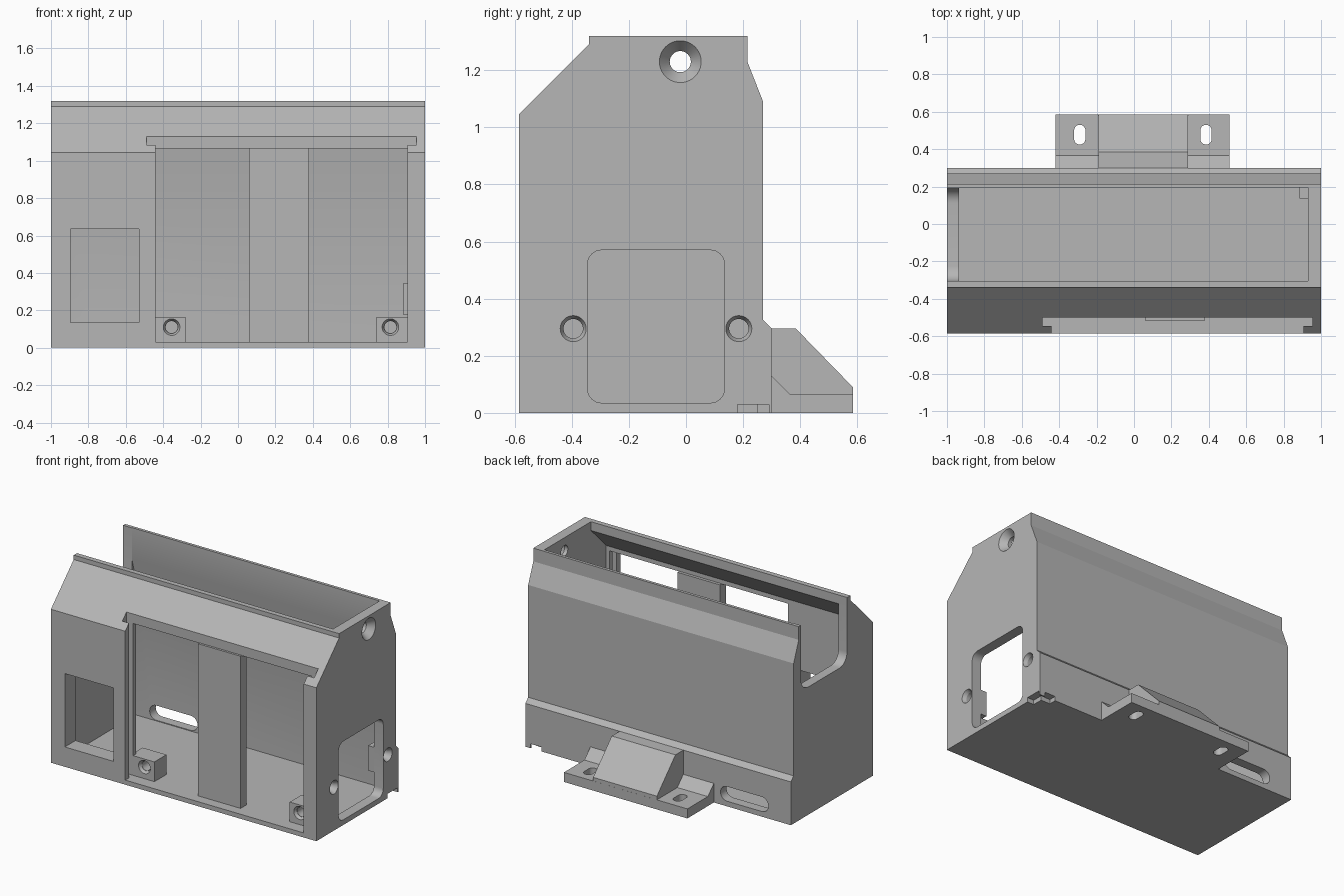
import bpy
import bmesh
from math import sin, cos, pi
from mathutils import Matrix, Vector

cube = bpy.data.objects.get("Cube")
if cube:
    bpy.data.objects.remove(cube, do_unlink=True)

grey = bpy.data.materials.new("plain_grey")
grey.use_nodes = True
colour = (0.47, 0.47, 0.47, 1)
grey.diffuse_color = colour
grey.node_tree.nodes["Principled BSDF"].inputs["Base Color"].default_value = colour


def finish(bm, name):
    bmesh.ops.recalc_face_normals(bm, faces=bm.faces)
    mesh = bpy.data.meshes.new(name)
    bm.to_mesh(mesh)
    bm.free()
    mesh.materials.append(grey)
    ob = bpy.data.objects.new(name, mesh)
    bpy.context.collection.objects.link(ob)
    return ob


def prism(name, axis, profile, lo, hi):
    """Extrude a 2D profile along the given axis."""
    place = {"x": lambda u, v, d: (d, u, v),
             "y": lambda u, v, d: (u, d, v),
             "z": lambda u, v, d: (u, v, d)}[axis]
    bm = bmesh.new()
    a = [bm.verts.new(place(u, v, lo)) for u, v in profile]
    b = [bm.verts.new(place(u, v, hi)) for u, v in profile]
    bm.faces.new(a)
    bm.faces.new(b[::-1])
    n = len(a)
    for i in range(n):
        bm.faces.new((a[i], b[i], b[(i + 1) % n], a[(i + 1) % n]))
    return finish(bm, name)


def box(name, x, y, z):
    return prism(name, "z", [(x[0], y[0]), (x[1], y[0]), (x[1], y[1]), (x[0], y[1])], *z)


def rounded(u, v, r, steps=8):
    """Rounded rectangle outline."""
    pts = []
    corners = [(u[1] - r, v[1] - r), (u[0] + r, v[1] - r),
               (u[0] + r, v[0] + r), (u[1] - r, v[0] + r)]
    for k, (cu, cv) in enumerate(corners):
        for i in range(steps + 1):
            t = (k + i / steps) * pi / 2
            pts.append((cu + r * cos(t), cv + r * sin(t)))
    return pts


def cone(name, start, end, r1, r2):
    start, end = Vector(start), Vector(end)
    d = end - start
    rot = d.to_track_quat("Z", "Y").to_matrix().to_4x4()
    bm = bmesh.new()
    bmesh.ops.create_cone(bm, cap_ends=True, segments=40, radius1=r1, radius2=r2,
                          depth=d.length, matrix=Matrix.Translation((start + end) / 2) @ rot)
    return finish(bm, name)


def cut(target, *cutters):
    for c in cutters:
        m = target.modifiers.new("cut", "BOOLEAN")
        m.operation = "DIFFERENCE"
        m.solver = "EXACT"
        m.object = c
        bpy.context.view_layer.objects.active = target
        bpy.ops.object.modifier_apply(modifier=m.name)
        bpy.data.objects.remove(c, do_unlink=True)


# Housing shell with a sloped front and an open top
housing = prism("housing", "x", [
    (-0.585, 0), (-0.585, 1.045), (-0.34, 1.29), (-0.34, 1.32), (0.215, 1.32),
    (0.215, 1.23), (0.27, 1.09), (0.27, 0.325), (0.3, 0.295), (0.3, 0)], -1, 1)
cut(housing, prism("cavity", "x", [
    (-0.47, 0.03), (-0.47, 1.095), (-0.305, 1.26), (-0.305, 1.4), (0.195, 1.4),
    (0.195, 1.1), (0.235, 0.96), (0.235, 0.03)], -0.935, 0.93))

# Front opening with a wider groove for a sliding panel
cut(housing,
    box("panel_groove", (-0.49, 0.955), (-0.545, -0.5), (0.031, 1.3)),
    box("front_mouth", (-0.44, 0.905), (-0.7, -0.52), (0.031, 1.3)),
    box("front_opening", (-0.44, 0.905), (-0.53, -0.4), (0.031, 1.065)),
    box("front_window", (-0.895, -0.53), (-0.7, -0.4), (0.135, 0.635)))

# End wall openings
cut(housing,
    prism("end_notch", "x", rounded((-0.305, 0.192), (0.87, 1.6), 0.08), -1.1, -0.9),
    prism("end_window", "x", rounded((-0.345, 0.135), (0.035, 0.57), 0.05), 0.9, 1.1),
    cone("top_hole", (0.9, -0.02, 1.23), (1.1, -0.02, 1.23), 0.037, 0.037),
    cone("top_countersink", (0.955, -0.02, 1.23), (1.001, -0.02, 1.23), 0.037, 0.074),
    prism("cable_slot", "y", rounded((-0.83, -0.47), (0.035, 0.135), 0.049), 0.2, 0.4))

# Latch recess under the rear corner
cut(housing,
    box("latch_side", (0.95, 1.1), (0.18, 0.29), (-0.1, 0.03)),
    box("latch_back", (0.88, 0.96), (0.25, 0.4), (-0.1, 0.03)))

# Screw bosses behind the end wall
for y, name in ((-0.395, "front_end_boss"), (0.185, "rear_end_boss")):
    boss = prism(name, "y", [(0.95, 0.345), (0.885, 0.345), (0.885, 0.24),
                             (0.885, 0.175), (0.95, 0.175)], y - 0.048, y + 0.048)
    for part in (housing, boss):
        cut(part,
            cone("bore", (0.8, y, 0.295), (1.1, y, 0.295), 0.034, 0.034),
            cone("bore_mouth", (0.975, y, 0.295), (1.001, y, 0.295), 0.034, 0.046))

# Screw blocks at the bottom of the front opening
for x, x0, x1, name in ((-0.355, -0.46, -0.28, "right_screw_block"),
                        (0.815, 0.74, 0.92, "left_screw_block")):
    block = box(name, (x0, x1), (-0.5, -0.37), (0.02, 0.165))
    cut(block,
        cone("bore", (x, -0.6, 0.11), (x, -0.4, 0.11), 0.032, 0.032),
        cone("bore_mouth", (x, -0.501, 0.11), (x, -0.48, 0.11), 0.045, 0.034))

# Upright bar across the opening
box("centre_bar", (0.06, 0.38), (-0.515, -0.45), (0.02, 1.067))

# Rear mounting foot: flange with slots and a wedge between them
flange = prism("foot_flange", "x", [(0.29, 0), (0.29, 0.14), (0.365, 0.065),
                                    (0.585, 0.065), (0.585, 0)], -0.42, 0.51)
for x in (-0.29, 0.385):
    cut(flange, prism("foot_slot", "z", rounded((x - 0.03, x + 0.03), (0.425, 0.53), 0.029),
                      -0.1, 0.3))
prism("foot_wedge", "x", [(0.29, 0.0005), (0.29, 0.295), (0.385, 0.295),
                          (0.5845, 0.09), (0.5845, 0.0005)], -0.19, 0.29)

# Smooth the round bores while keeping hard edges
bpy.ops.object.select_all(action="DESELECT")
for ob in bpy.context.collection.objects:
    if ob.type == "MESH" and ob.data.materials and ob.data.materials[0] == grey:
        ob.select_set(True)
bpy.context.view_layer.objects.active = housing
bpy.ops.object.shade_smooth_by_angle(angle=0.35)
